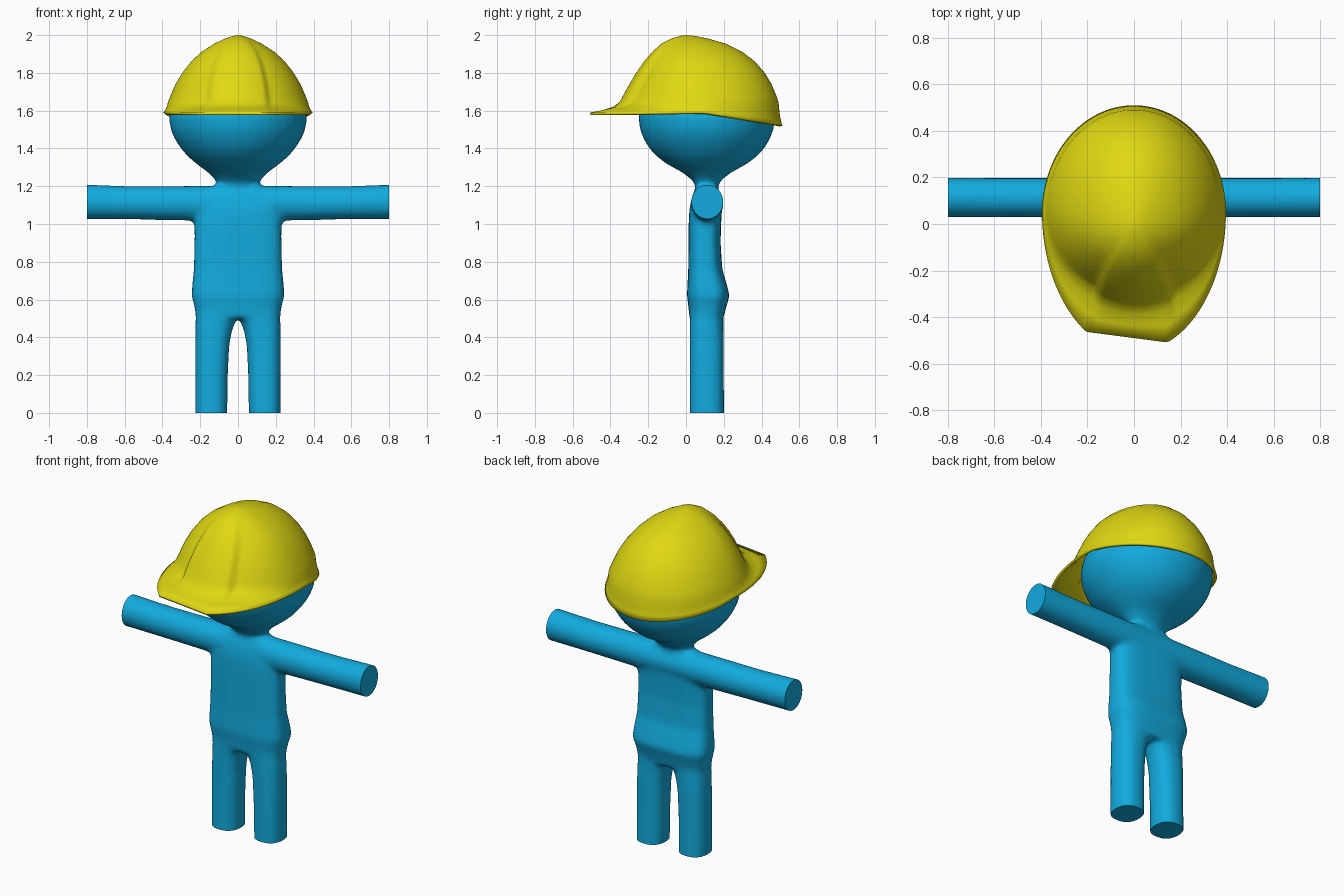
import bpy, bmesh, math
from mathutils import Vector

if "Cube" in bpy.data.objects:
    bpy.data.objects.remove(bpy.data.objects["Cube"])

SKIN = bpy.data.materials.new("figure blue")
SKIN.diffuse_color = (0.006, 0.41, 0.74, 1)
SKIN.use_nodes = True
SKIN.node_tree.nodes["Principled BSDF"].inputs["Base Color"].default_value = SKIN.diffuse_color
HAT = bpy.data.materials.new("helmet yellow")
HAT.diffuse_color = (0.74, 0.69, 0.006, 1)
HAT.use_nodes = True
HAT.node_tree.nodes["Principled BSDF"].inputs["Base Color"].default_value = HAT.diffuse_color


def skin_rings(bm, rings, cap_start=True, cap_end=True):
    """Bridge a list of equal-length closed rings of points."""
    vs = [[bm.verts.new(p) for p in r] for r in rings]
    n = len(vs[0])
    for a, b in zip(vs, vs[1:]):
        for i in range(n):
            j = (i + 1) % n
            bm.faces.new((a[i], a[j], b[j], b[i]))
    if cap_start:
        bm.faces.new(vs[0][::-1])
    if cap_end:
        bm.faces.new(vs[-1])
    return vs


def oval(cu, cv, ru, rv, power=2.0, n=40):
    """Superellipse points in a plane."""
    out = []
    for i in range(n):
        a = 2 * math.pi * i / n
        c, s = math.cos(a), math.sin(a)
        out.append((cu + ru * math.copysign(abs(c) ** (2 / power), c),
                    cv + rv * math.copysign(abs(s) ** (2 / power), s)))
    return out


def upright(bm, sections, power=2.0):
    """Loft along z; section = z, centre x, centre y, radius x, radius y."""
    skin_rings(bm, [[(x, y, z) for x, y in oval(cx, cy, rx, ry, power)]
                    for z, cx, cy, rx, ry in sections])


def finish(name, bm, mat, angle):
    bmesh.ops.recalc_face_normals(bm, faces=bm.faces)
    me = bpy.data.meshes.new(name)
    bm.to_mesh(me)
    bm.free()
    me.materials.append(mat)
    ob = bpy.data.objects.new(name, me)
    bpy.context.collection.objects.link(ob)
    bpy.ops.object.select_all(action='DESELECT')
    ob.select_set(True)
    bpy.context.view_layer.objects.active = ob
    bpy.ops.object.shade_smooth_by_angle(angle=math.radians(angle))
    return ob


# ---- figure: overlapping lofts that get fused into one soft body ----
bm = bmesh.new()
# torso
upright(bm, [(0.50, 0, .108, .222, .090), (0.56, 0, .113, .230, .100),
             (0.62, 0, .118, .246, .113), (0.68, 0, .112, .242, .104),
             (0.76, 0, .102, .234, .090), (0.90, 0, .098, .230, .085),
             (1.00, 0, .100, .230, .086), (1.08, 0, .104, .235, .086),
             (1.15, 0, .108, .215, .075), (1.20, 0, .110, .150, .055)], 3.2)
# neck and head
upright(bm, [(z, 0, .11, rx, ry) for z, rx, ry in (
    (1.14, .10, .055), (1.20, .105, .058), (1.23, .118, .075),
    (1.27, .155, .125), (1.32, .222, .215), (1.36, .268, .267),
    (1.40, .302, .304), (1.45, .335, .334), (1.50, .356, .353),
    (1.56, .366, .362), (1.62, .355, .352), (1.68, .325, .325),
    (1.75, .270, .270), (1.81, .190, .190), (1.85, .080, .080))])
# arms, one tube running through the shoulders
arm = [(-.86, 1.118, .092), (-.55, 1.112, .088), (-.25, 1.110, .092),
       (.25, 1.110, .092), (.55, 1.112, .088), (.86, 1.118, .092)]
skin_rings(bm, [[(x, y, z) for y, z in oval(.113, cz, .085, r)]
                for x, cz, r in arm])
# legs
for s in (-1, 1):
    upright(bm, [(-.08, s * .142, .112, .084, .091),
                 (.20, s * .140, .110, .086, .090),
                 (.36, s * .136, .110, .090, .090),
                 (.44, s * .128, .109, .097, .089),
                 (.50, s * .114, .109, .110, .089),
                 (.58, s * .110, .110, .112, .089)], 2.4)
body = finish("body", bm, SKIN, 40)
rem = body.modifiers.new("fuse", 'REMESH')
rem.mode = 'VOXEL'
rem.voxel_size = 0.014
smo = body.modifiers.new("soften", 'SMOOTH')
smo.factor = 0.5
smo.iterations = 8
dg = bpy.context.evaluated_depsgraph_get()
bm = bmesh.new()
bm.from_mesh(bpy.data.meshes.new_from_object(body.evaluated_get(dg)))
old = body.data
bpy.data.objects.remove(body)
bpy.data.meshes.remove(old)
# flat cut ends of hands and feet
for co, no in (((0, 0, 0), (0, 0, -1)), ((.8, 0, 0), (1, 0, 0)),
               ((-.8, 0, 0), (-1, 0, 0))):
    bmesh.ops.bisect_plane(bm, geom=bm.verts[:] + bm.edges[:] + bm.faces[:],
                           plane_co=co, plane_no=no, clear_outer=True)
    bmesh.ops.holes_fill(bm, edges=[e for e in bm.edges if e.is_boundary])
finish("body", bm, SKIN, 40)

# ---- helmet: dome rings with a raised front panel, flaring into a brim ----
SEG = 160
CY = 0.06


def dome_ring(z, yf, yb, hw, panel, recess):
    cy = CY * hw / .375
    pts = []
    for i in range(SEG):
        a = 2 * math.pi * i / SEG
        x, c = hw * math.sin(a), math.cos(a)
        if c > 0:
            y = cy + (yb - cy) * c
        else:
            t = min(max((abs(x) - panel) / .022, 0), 1)
            t = t * t * (3 - 2 * t)
            y = cy + (cy - yf - recess * t) * c
        pts.append(Vector((x, y, z)))
    return pts


def brim_ring():
    pts = []
    for i in range(SEG):
        a = 2 * math.pi * i / SEG
        x, c = .395 * math.sin(a), math.cos(a)
        y = .05 + (.46 if c > 0 else .60) * c
        y = max(y, -.49 - .13 * x)          # slightly skewed straight peak
        z = 1.59 - .07 * max(0, (y - .1) / .41)
        pts.append(Vector((x, y, z)))
    return pts


rings = [dome_ring(*r) for r in (
    (1.996, -.030, .045, .025, .020, .004), (1.982, -.078, .115, .068, .042, .010),
    (1.955, -.130, .210, .125, .065, .018), (1.91, -.180, .300, .195, .090, .024),
    (1.86, -.222, .365, .248, .108, .028), (1.80, -.264, .417, .295, .124, .031),
    (1.74, -.300, .453, .331, .136, .033), (1.68, -.333, .478, .357, .144, .034),
    (1.645, -.352, .490, .371, .148, .034))]
brim = brim_ring()
for f, g in ((.25, .45), (.6, .75)):
    rings.append([Vector((p.x + (q.x - p.x) * f, p.y + (q.y - p.y) * f,
                          p.z + (q.z - p.z) * g))
                  for p, q in zip(rings[8], brim)])
rings.append(brim)
bm = bmesh.new()
vs = skin_rings(bm, rings, False, False)
top = bm.verts.new((0, 0, 2.0))
for i in range(SEG):
    bm.faces.new((vs[0][(i + 1) % SEG], vs[0][i], top))
helmet = finish("helmet", bm, HAT, 45)
sol = helmet.modifiers.new("shell", 'SOLIDIFY')
sol.thickness = 0.014
sol.offset = -1
